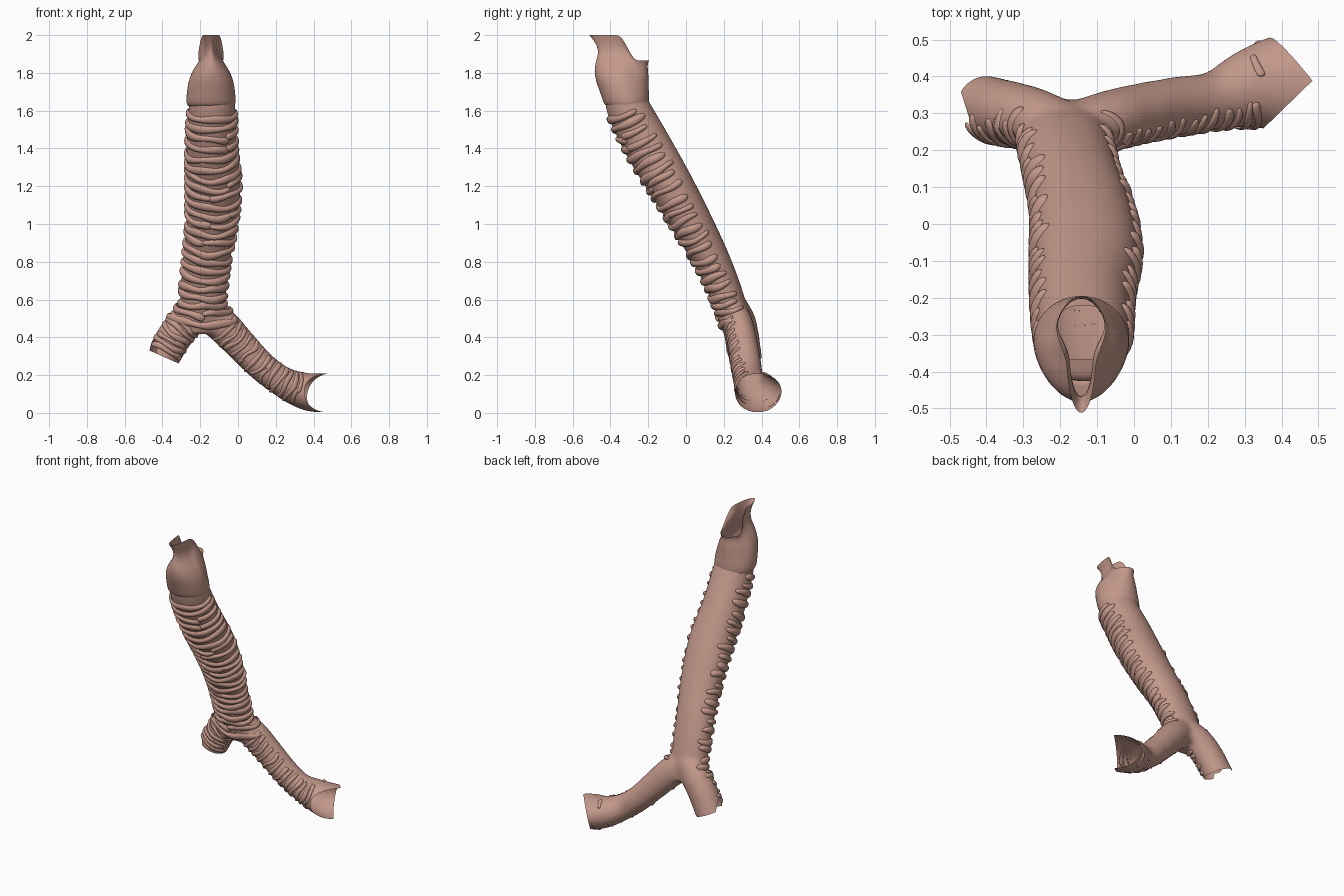
import bpy, bmesh, math, random
from mathutils import Vector
from mathutils.bvhtree import BVHTree

random.seed(4)
if "Cube" in bpy.data.objects:
    bpy.data.objects.remove(bpy.data.objects["Cube"])

# One tissue colour
COLOUR = (0.55, 0.315, 0.255, 1)
tissue = bpy.data.materials.new("pink_brown_tissue")
tissue.use_nodes = True
tissue.diffuse_color = COLOUR
bsdf = tissue.node_tree.nodes["Principled BSDF"]
bsdf.inputs["Base Color"].default_value = COLOUR
bsdf.inputs["Roughness"].default_value = 0.6


def make_object(name, bm):
    bmesh.ops.recalc_face_normals(bm, faces=bm.faces)
    mesh = bpy.data.meshes.new(name)
    bm.to_mesh(mesh)
    bm.free()
    obj = bpy.data.objects.new(name, mesh)
    bpy.context.collection.objects.link(obj)
    mesh.materials.append(tissue)
    return obj


def shade(obj):
    bpy.ops.object.select_all(action="DESELECT")
    obj.select_set(True)
    bpy.context.view_layer.objects.active = obj
    bpy.ops.object.shade_smooth_by_angle(angle=math.radians(50))


def loft(bm, rows, cap=True):
    """Skin closed rings of points."""
    rings = [[bm.verts.new(p) for p in row] for row in rows]
    n = len(rings[0])
    for a, b in zip(rings, rings[1:]):
        for i in range(n):
            bm.faces.new((a[i], a[(i + 1) % n], b[(i + 1) % n], b[i]))
    if cap:
        bm.faces.new(rings[0][::-1])
        bm.faces.new(rings[-1])


def sample(path, u):
    """Smooth interpolation along x, y, z, side radius, depth radius."""
    s = min(max(u, 0), 1) * (len(path) - 1)
    i = min(int(s), len(path) - 2)
    f = s - i
    p0, p1, p2, p3 = (path[min(max(i + k, 0), len(path) - 1)] for k in (-1, 0, 1, 2))
    return [0.5 * (2 * b + (c - a) * f + (2 * a - 5 * b + 4 * c - d) * f * f
                   + (3 * b - a - 3 * c + d) * f ** 3)
            for a, b, c, d in zip(p0, p1, p2, p3)]


def frame(path, u):
    """Centre, tangent, side and back axes, and both radii."""
    c = sample(path, u)
    ahead, behind = sample(path, u + 0.02), sample(path, u - 0.02)
    tangent = (Vector(ahead[:3]) - Vector(behind[:3])).normalized()
    back = Vector((0, 1, 0))
    back = (back - tangent * back.dot(tangent)).normalized()
    return Vector(c[:3]), tangent, back.cross(tangent), back, c[3], c[4]


def tube(bm, path, steps=40, sides=40):
    rows = []
    for k in range(steps + 1):
        c, _, side, back, rs, rb = frame(path, k / steps)
        angles = [math.tau * i / sides for i in range(sides)]
        rows.append([c + side * rs * math.cos(a) + back * rb * math.sin(a) for a in angles])
    loft(bm, rows)


# Centre lines, bottom to top for the trunk and outwards for the branches
TRUNK = [(-0.19, 0.27, 0.43, 0.115, 0.074), (-0.187, 0.224, 0.6, 0.121, 0.086),
         (-0.168, 0.142, 0.8, 0.124, 0.095), (-0.14, 0.036, 1.0, 0.133, 0.108),
         (-0.13, -0.076, 1.2, 0.143, 0.118), (-0.14, -0.194, 1.4, 0.132, 0.124),
         (-0.138, -0.3, 1.6, 0.125, 0.116), (-0.138, -0.335, 1.7, 0.116, 0.1)]
LEFT = [(-0.17, 0.25, 0.53, 0.09, 0.075), (-0.08, 0.278, 0.46, 0.092, 0.08),
        (0.01, 0.3, 0.365, 0.086, 0.08), (0.12, 0.32, 0.252, 0.08, 0.08),
        (0.22, 0.335, 0.175, 0.08, 0.08), (0.31, 0.365, 0.13, 0.092, 0.108),
        (0.40, 0.38, 0.107, 0.102, 0.133), (0.52, 0.385, 0.107, 0.104, 0.133)]
RIGHT = [(-0.18, 0.25, 0.56, 0.09, 0.075), (-0.27, 0.285, 0.485, 0.094, 0.083),
         (-0.335, 0.30, 0.405, 0.094, 0.087), (-0.382, 0.31, 0.325, 0.092, 0.088),
         (-0.435, 0.32, 0.235, 0.092, 0.09)]

# Airway body: three tubes fused and smoothed
bm = bmesh.new()
for path in (TRUNK, LEFT, RIGHT):
    tube(bm, path)
body = make_object("airway_body", bm)
remesh = body.modifiers.new("fuse", "REMESH")
remesh.mode = "VOXEL"
remesh.voxel_size = 0.012
smooth = body.modifiers.new("soften", "SMOOTH")
smooth.factor = 0.5
smooth.iterations = 16
bpy.context.view_layer.objects.active = body
body.select_set(True)
for name in ("fuse", "soften"):
    bpy.ops.object.modifier_apply(modifier=name)

bm = bmesh.new()
bm.from_mesh(body.data)
surface = BVHTree.FromBMesh(bm)


# Open the ends: pointed lips on the left branch, slanted cuts on the right
def cut(point, normal, keep):
    faces = [f for f in bm.faces if keep(f.calc_center_median())]
    geom = set(faces)
    for f in faces:
        geom.update(f.verts)
        geom.update(f.edges)
    bmesh.ops.bisect_plane(bm, geom=list(geom), dist=1e-5, plane_co=point,
                           plane_no=normal, clear_outer=True)


cut((0.475, 0.38, 0.1), (0.72, -0.74, 0), lambda c: c.x > 0.25 and c.z < 0.3)
cut((0.475, 0.38, 0.15), (0.78, 0.6, -0.2), lambda c: c.x > 0.25 and c.z < 0.3)
cut((-0.39, 0.31, 0.295), (-0.4, 0, -0.9), lambda c: c.x < -0.24 and c.z < 0.45)
cut((-0.457, 0.32, 0.4), (-0.95, -0.3, 0), lambda c: c.x < -0.35 and c.z < 0.5)
cut((-0.14, -0.3, 1.69), (0, 0, 1), lambda c: c.z > 1.6)
bm.to_mesh(body.data)
bm.free()
shade(body)


# Cartilage bands hugging the front and sides
def band(bm, path, u, start, end, height, depth, wave):
    c, tangent, side, back, rs, rb = frame(path, u)
    tilt, bend, ripple = (random.uniform(-wave, wave) for _ in range(3))
    phase = random.uniform(0, math.tau)
    steps, rows = 32, []
    for k in range(steps + 1):
        # bunch the samples near the rounded tips
        s = math.sin((2 * k / steps - 1) * math.pi / 2)
        a = math.radians(start + (end - start) * (s + 1) / 2)
        out = (side * math.sin(a) - back * math.cos(a)).normalized()
        shift = tilt * math.sin(a) + bend * math.cos(2 * a) + 0.6 * ripple * math.sin(4 * a + phase)
        origin = c + tangent * shift
        hit, _, _, dist = surface.ray_cast(origin, out)
        limit = 1.5 * max(rs, rb)
        if hit is None or dist > limit:
            hit = origin + out * limit
        taper = max(0.06, (1 - abs(s) ** 12) ** 0.5)
        h = height * taper * (1 + 0.2 * math.sin(3 * a + phase))
        # rounded outside, flat against the wall
        rows.append([hit + tangent * h * math.cos(p)
                     + out * depth * taper * max(math.sin(p), 0.04)
                     for p in (math.tau * i / 12 for i in range(12))])
    loft(bm, rows)


def band_set(name, path, count, first, last, reach, height, depth, wave, broken):
    bm = bmesh.new()
    for k in range(count):
        u = first + (last - first) * k / (count - 1)
        a, b = (reach + random.uniform(-14, 10) for _ in range(2))
        if random.random() < broken:
            # broken band with an offset second half
            gap = random.uniform(-50, 50)
            band(bm, path, u, -a, gap + 6, height, depth, wave)
            band(bm, path, u + 0.004, gap - 4, b, height * 0.85, depth, wave)
        else:
            band(bm, path, u, -a, b, height, depth, wave)
    shade(make_object(name, bm))


band_set("trunk_cartilage", TRUNK, 23, 0.06, 0.85, 120, 0.02, 0.016, 0.01, 0.25)
band_set("left_branch_cartilage", LEFT, 13, 0.16, 0.69, 74, 0.012, 0.008, 0.01, 0.8)
band_set("right_branch_cartilage", RIGHT, 6, 0.28, 0.72, 78, 0.014, 0.009, 0.009, 0.5)

# Stray bands on the flared left end
bm = bmesh.new()
for u, start, end in ((0.7, 112, 150), (0.8, 120, 170), (0.74, -150, -110)):
    band(bm, LEFT, u, start, end, 0.01, 0.007, 0.006)
shade(make_object("stray_cartilage", bm))


# Throat opening: bulging collar rising into a narrow front spout
def ease(v):
    v = min(max(v, 0), 1)
    return v * v * (3 - 2 * v)


# front z, back z, front y, back y, half width, front pinch
COLLAR = [(1.625, 1.62, -0.42, -0.2, 0.12, 0), (1.635, 1.64, -0.436, -0.194, 0.131, 0),
          (1.68, 1.68, -0.448, -0.195, 0.13, 0), (1.75, 1.72, -0.476, -0.198, 0.122, 0),
          (1.81, 1.77, -0.487, -0.198, 0.109, 0.08), (1.86, 1.805, -0.478, -0.2, 0.092, 0.35),
          (1.9, 1.83, -0.463, -0.203, 0.078, 0.55), (1.95, 1.85, -0.47, -0.202, 0.074, 0.6),
          (2.0, 1.865, -0.512, -0.195, 0.08, 0.5)]
bm = bmesh.new()
rows = []
for zf, zb, yf, yb, w, pinch in COLLAR:
    row = []
    for i in range(48):
        a = math.tau * i / 48
        s = (1 + math.cos(a)) / 2
        x = -0.143 + w * math.sin(a) * (1 - pinch * ease((s - 0.2) / 0.4))
        row.append((x, yb + (yf - yb) * s, zb + (zf - zb) * ease((s - 0.2) / 0.32)))
    rows.append(row)
loft(bm, rows, cap=False)
collar = make_object("throat_collar", bm)
subdivision = collar.modifiers.new("round", "SUBSURF")
subdivision.levels = subdivision.render_levels = 1
shade(collar)
